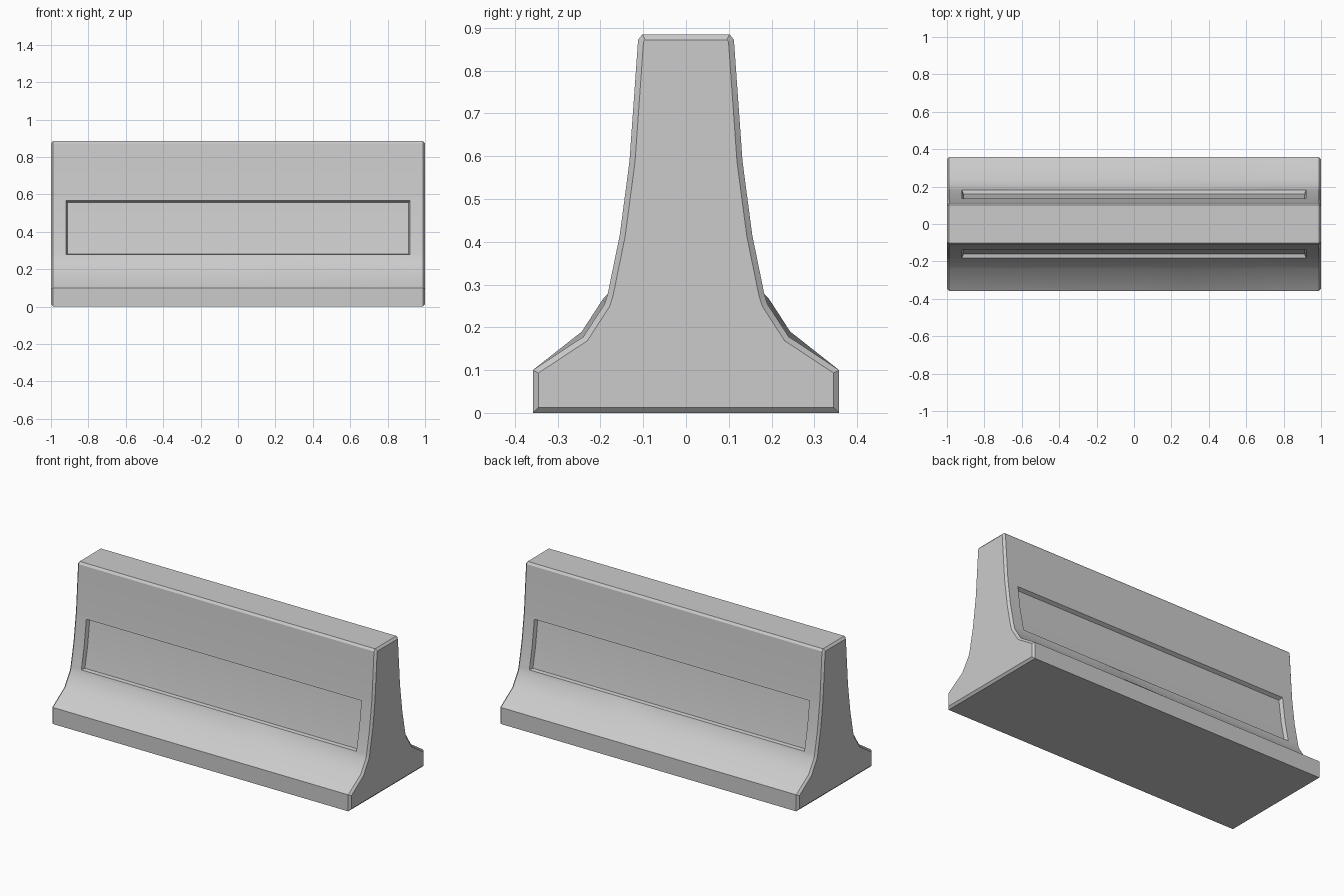
import bpy, bmesh, math

cube = bpy.data.objects.get("Cube")
if cube:
    bpy.data.objects.remove(cube, do_unlink=True)

# Concrete colour
concrete = bpy.data.materials.new("light grey concrete")
concrete.use_nodes = True
grey = (0.6, 0.6, 0.6, 1)
concrete.diffuse_color = grey
concrete.node_tree.nodes["Principled BSDF"].inputs["Base Color"].default_value = grey

# Half cross-section (y, z) from foot to top
HALF = [(0.358, 0), (0.358, 0.1), (0.24, 0.178), (0.19, 0.255), (0.183, 0.278),
        (0.155, 0.415), (0.135, 0.566), (0.132, 0.59), (0.112, 0.872), (0.102, 0.885)]
PANEL_LOW, PANEL_HIGH, PANEL_X = 0.278, 0.566, 0.92
END, CHAMFER = 0.988, 0.012
STATIONS = [-END, -PANEL_X, 0.07, 0.28, 0.48, PANEL_X, END]
BULGE_X, BULGE = 0.28, 0.012

bm = bmesh.new()


def section(x):
    """One ring of the barrier, with a slight swelling of the slope mid-way."""
    ring = []
    for side, points in ((1, HALF), (-1, HALF[::-1])):
        for y, z in points:
            swell = BULGE if x == BULGE_X and 0.15 < z < 0.26 else 0
            ring.append(bm.verts.new((x, side * (y + swell * 0.3), z + swell)))
    return ring


# Barrier body lofted along its length
rings = [section(x) for x in STATIONS]
count = len(rings[0])
for a, b in zip(rings, rings[1:]):
    for i in range(count):
        j = (i + 1) % count
        bm.faces.new((a[i], a[j], b[j], b[i]))
caps = [bm.faces.new(rings[0]), bm.faces.new(rings[-1])]
bmesh.ops.recalc_face_normals(bm, faces=bm.faces[:])

# Chamfered ends
for cap in caps:
    bmesh.ops.inset_region(bm, faces=[cap], thickness=0.013, depth=CHAMFER,
                           use_even_offset=True)

# Recessed long panels, front and back
for side in (1, -1):
    panel = [f for f in bm.faces
             if all(abs(v.co.x) < PANEL_X + 0.001 and v.co.y * side > 0
                    and PANEL_LOW - 0.001 < v.co.z < PANEL_HIGH + 0.001
                    for v in f.verts)]
    bmesh.ops.inset_region(bm, faces=panel, thickness=0.008, depth=-0.022,
                           use_even_offset=True)

mesh = bpy.data.meshes.new("barrier_body")
bm.to_mesh(mesh)
bm.free()
mesh.materials.append(concrete)
barrier = bpy.data.objects.new("barrier_body", mesh)
bpy.context.collection.objects.link(barrier)

# Smooth slopes with crisp edges
bpy.ops.object.select_all(action='DESELECT')
barrier.select_set(True)
bpy.context.view_layer.objects.active = barrier
bpy.ops.object.shade_smooth_by_angle(angle=math.radians(30))
